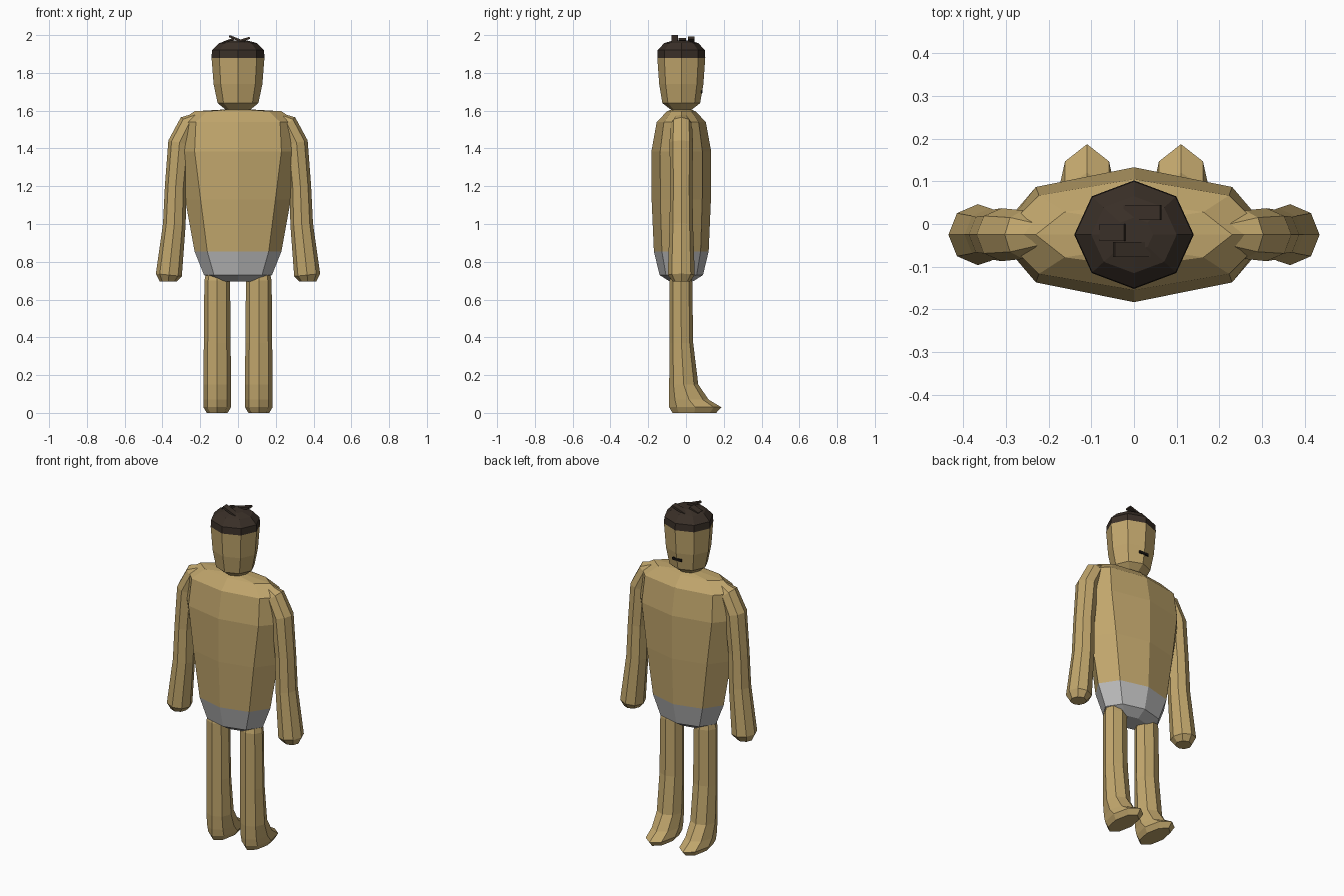
import bpy, bmesh, math
from mathutils import Vector, Matrix

if "Cube" in bpy.data.objects:
    bpy.data.objects.remove(bpy.data.objects["Cube"])

CY = -0.025  # centre line of the body in depth


def material(name, rgb):
    m = bpy.data.materials.new(name)
    m.diffuse_color = (*rgb, 1)
    m.use_nodes = True
    m.node_tree.nodes["Principled BSDF"].inputs["Base Color"].default_value = m.diffuse_color
    return m


SKIN = material("tan skin", (0.53, 0.38, 0.15))
GREY = material("grey cloth", (0.50, 0.50, 0.50))
HAIR = material("dark brown hair", (0.042, 0.029, 0.021))
MOUTH = material("mouth black", (0.01, 0.008, 0.007))


def finish(name, bm, mats, rule=None):
    bmesh.ops.recalc_face_normals(bm, faces=bm.faces)
    if rule:
        for f in bm.faces:
            f.material_index = int(rule(f.calc_center_median()))
    me = bpy.data.meshes.new(name)
    bm.to_mesh(me)
    bm.free()
    for m in mats:
        me.materials.append(m)
    ob = bpy.data.objects.new(name, me)
    bpy.context.collection.objects.link(ob)
    return ob


def loft(name, rings, mats, rule=None, sides=8):
    """Skin octagonal rings; each ring is (centre, u axis, v axis)."""
    bm = bmesh.new()
    loops = []
    for c, u, v in rings:
        angles = [2 * math.pi * i / sides for i in range(sides)]
        loops.append([bm.verts.new(c + u * math.cos(a) + v * math.sin(a)) for a in angles])
    for a, b in zip(loops, loops[1:]):
        for i in range(sides):
            j = (i + 1) % sides
            bm.faces.new((a[i], a[j], b[j], b[i]))
    bm.faces.new(loops[0][::-1])
    bm.faces.new(loops[-1])
    return finish(name, bm, mats, rule)


def flat_ring(x, z, rx, y0, y1):
    return (Vector((x, (y0 + y1) / 2, z)), Vector((rx, 0, 0)), Vector((0, (y1 - y0) / 2, 0)))


def body_rings(rows):
    return [flat_ring(0, z, rx, CY - ry, CY + ry) for z, rx, ry in rows]


def box(name, size, loc, rot, mat):
    bm = bmesh.new()
    bmesh.ops.create_cube(bm, size=1)
    bm.transform(Matrix.LocRotScale(Vector(loc), Matrix.Rotation(math.radians(rot), 3, 'Y'), Vector(size)))
    return finish(name, bm, [mat])


# Torso with grey briefs
loft("torso", body_rings([
    (0.695, 0.11, 0.06), (0.73, 0.18, 0.115), (0.855, 0.23, 0.145), (1.13, 0.28, 0.157),
    (1.385, 0.325, 0.158), (1.54, 0.315, 0.13), (1.597, 0.23, 0.075), (1.607, 0.06, 0.05)]),
    [SKIN, GREY], lambda c: c.z < 0.85)

# Head with hair cap
loft("head", body_rings([
    (1.605, 0.065, 0.055), (1.64, 0.108, 0.10), (1.74, 0.129, 0.117), (1.88, 0.14, 0.127),
    (1.92, 0.138, 0.125), (1.958, 0.10, 0.09), (1.972, 0.045, 0.04)]),
    [SKIN, HAIR], lambda c: c.z > 1.88)

# Loose hair tufts
box("hair_tuft_right", (0.09, 0.035, 0.012), (0.02, 0.027, 1.972), -18, HAIR)
box("hair_tuft_left", (0.09, 0.035, 0.012), (-0.005, -0.06, 1.978), 22, HAIR)
box("hair_tuft_side", (0.06, 0.04, 0.012), (-0.05, -0.02, 1.97), -20, HAIR)

# Mouth plate on the face
box("mouth", (0.06, 0.009, 0.014), (0, 0.083, 1.70), 0, MOUTH)

# Arms follow a bent path; legs flare into feet
ARM = [(0.20, 1.565, 0.03), (0.26, 1.53, 0.055), (0.31, 1.43, 0.06), (0.33, 1.2, 0.057),
       (0.337, 1.0, 0.06), (0.366, 0.73, 0.069), (0.369, 0.695, 0.045)]
LEG = [(0.74, 0.06, -0.075, 0.025), (0.70, 0.068, -0.087, 0.033), (0.37, 0.071, -0.087, 0.038),
       (0.15, 0.073, -0.089, 0.065), (0.07, 0.073, -0.089, 0.12), (0.03, 0.073, -0.089, 0.187),
       (0.0, 0.055, -0.072, 0.16)]
for side, s in (("left", -1), ("right", 1)):
    pts = [Vector((s * x, CY, z)) for x, z, r in ARM]
    rings = []
    for i, (x, z, r) in enumerate(ARM):
        t = (pts[min(i + 1, len(pts) - 1)] - pts[max(i - 1, 0)]).normalized()
        rings.append((pts[i], Vector((-t.z, 0, t.x)) * r, Vector((0, 0.062 / 0.06 * r, 0))))
    rings[-1] = (pts[-1], Vector((ARM[-1][2], 0, 0)), Vector((0, ARM[-1][2], 0)))
    loft(side + "_arm", rings, [SKIN])
    loft(side + "_leg", [flat_ring(s * 0.11, *row) for row in LEG], [SKIN])
